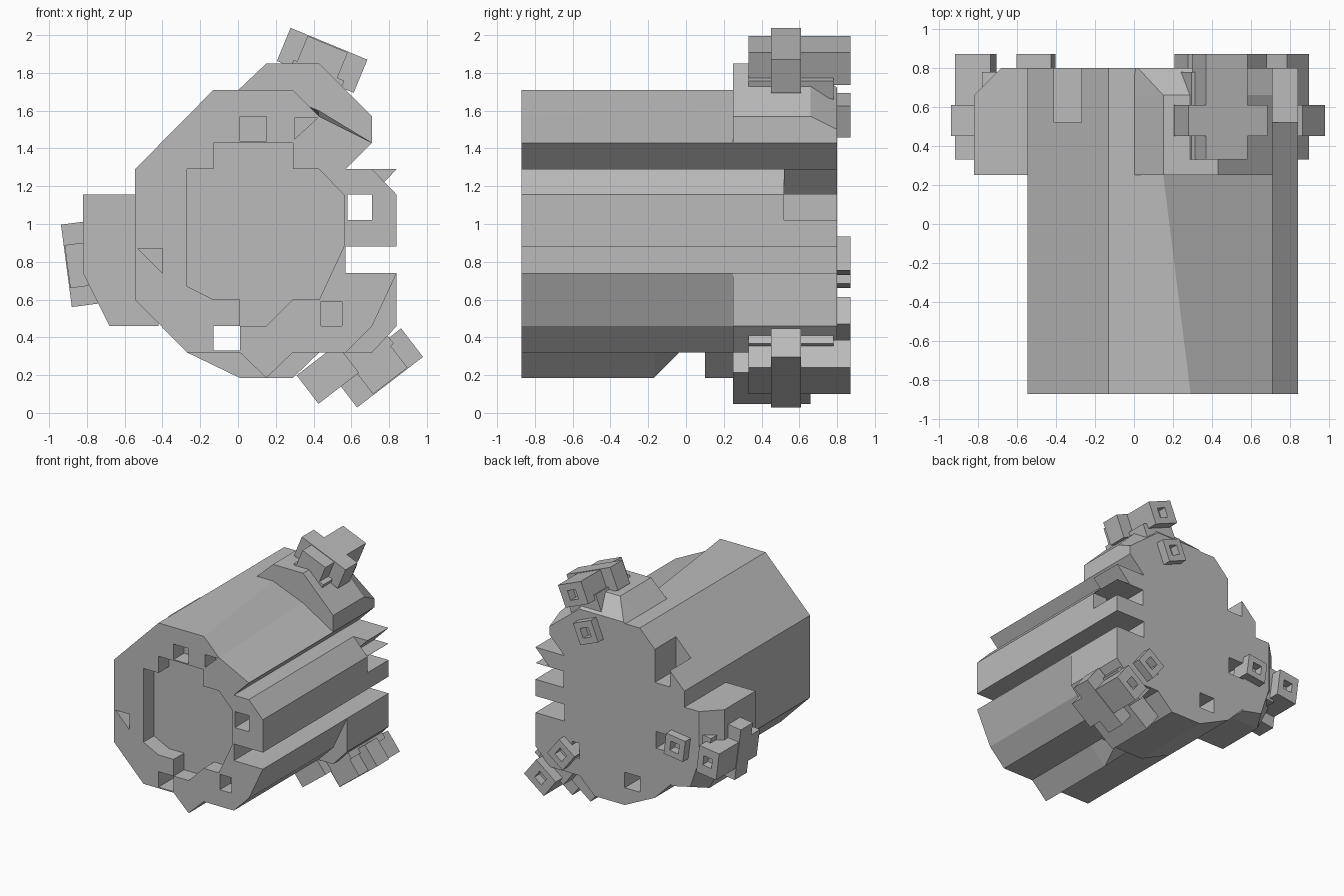
import bpy, bmesh
from math import cos, sin, radians

cube = bpy.data.objects.get("Cube")
if cube:
    bpy.data.objects.remove(cube, do_unlink=True)

grey = bpy.data.materials.new("plain grey")
grey.use_nodes = True
grey.diffuse_color = (0.5, 0.5, 0.5, 1)
grey.node_tree.nodes["Principled BSDF"].inputs["Base Color"].default_value = (0.5, 0.5, 0.5, 1)


def prism(name, pts, y0, y1, end=None):
    """Profile in x, z drawn along y, optionally lofted to a second profile."""
    end = end or pts
    bm = bmesh.new()
    a = [bm.verts.new((x, y0, z)) for x, z in pts]
    b = [bm.verts.new((x, y1, z)) for x, z in end]
    bm.faces.new(a)
    bm.faces.new(b[::-1])
    n = len(a)
    for i in range(n):
        j = (i + 1) % n
        bm.faces.new((a[j], a[i], b[i], b[j]))
    bmesh.ops.recalc_face_normals(bm, faces=bm.faces)
    mesh = bpy.data.meshes.new(name)
    bm.to_mesh(mesh)
    bm.free()
    mesh.materials.append(grey)
    ob = bpy.data.objects.new(name, mesh)
    bpy.context.collection.objects.link(ob)
    return ob


def rect(x0, x1, z0, z1):
    return [(x0, z0), (x1, z0), (x1, z1), (x0, z1)]


def cut(target, cutter):
    """Subtract a cutter for good and discard it."""
    mod = target.modifiers.new("cut", 'BOOLEAN')
    mod.operation = 'DIFFERENCE'
    mod.solver = 'EXACT'
    mod.object = cutter
    bpy.context.view_layer.objects.active = target
    bpy.ops.object.modifier_apply(modifier=mod.name)
    bpy.data.objects.remove(cutter, do_unlink=True)


FRONT, STEP, REAR = -0.87, 0.25, 0.8

# Long faceted housing with a ribbed side
upper = [(-0.545, 0.6), (-0.545, 1.29), (-0.13, 1.71)]
shoulder = [(0.29, 1.71), (0.43, 1.57)]
shoulder_end = [(0.15, 1.71), (0.43, 1.6)]
side = [(0.71, 1.43), (0.57, 1.29), (0.71, 1.29), (0.84, 1.155), (0.84, 0.88),
        (0.57, 0.88), (0.57, 0.74), (0.84, 0.74), (0.71, 0.46), (0.57, 0.32), (-0.27, 0.32)]
housing = prism("housing", upper + shoulder + side, FRONT, STEP, upper + shoulder_end + side)
flange = prism("rear_flange", upper + shoulder_end + side, STEP, REAR)

# Front recess and the small pits around it
recess = [(-0.27, 1.29), (-0.13, 1.29), (-0.13, 1.43), (0.29, 1.43), (0.29, 1.29),
          (0.43, 1.29), (0.56, 1.155), (0.56, 0.88), (0.43, 0.6), (0.29, 0.6),
          (0.15, 0.46), (0.01, 0.46), (0.01, 0.6), (-0.13, 0.6), (-0.27, 0.67)]
pits = [recess, rect(0.01, 0.15, 1.44, 1.57), rect(0.44, 0.55, 0.46, 0.59),
        [(0.3, 1.45), (0.3, 1.56), (0.42, 1.56)],
        [(-0.53, 0.87), (-0.4, 0.87), (-0.4, 0.74)]]
for p in pits:
    cut(housing, prism("cutter", p, FRONT - 0.1, FRONT + 0.14))

# Two channels running the whole length
for p in (rect(0.58, 0.71, 1.02, 1.155), rect(-0.13, 0.01, 0.33, 0.46)):
    for body in (housing, flange):
        cut(body, prism("cutter", p, FRONT - 0.1, REAR + 0.1))

# Slots in the back of the flange
for p in (rect(-0.41, -0.27, 1.29, 1.75), rect(0.58, 0.9, 1.02, 1.157),
          rect(-0.43, -0.28, 0.74, 0.88), rect(0.43, 0.55, 0.46, 0.59),
          [(0.71, 1.158), (0.9, 1.158), (0.9, 1.32), (0.71, 1.32)]):
    cut(flange, prism("cutter", p, 0.52, REAR + 0.1))

# Tooth on the side of the flange
tooth = [(0.57, 1.29), (0.84, 1.29), (0.71, 1.157), (0.57, 1.157)]
prism("side_tooth", tooth, 0.52, REAR)

# Teeth underneath
prism("front_bottom_tooth", [(0.01, 0.32), (0.15, 0.185), (0.29, 0.32)], FRONT, -0.17)
prism("front_tooth_tip", [(0.01, 0.32), (0.15, 0.185), (0.29, 0.32)], -0.17, -0.04,
      [(0.01, 0.32), (0.15, 0.315), (0.29, 0.32)])
prism("rear_bottom_tooth", [(-0.27, 0.32), (0.01, 0.185), (0.29, 0.185), (0.43, 0.32)], 0.1, REAR)

# Lobes that carry the clamps, bevelled towards the back
top = [(-0.05, 1.66), (0.15, 1.85), (0.43, 1.85), (0.71, 1.57), (0.71, 1.43), (0.4, 1.5)]
top_end = [(-0.05, 1.66), (0.02, 1.72), (0.43, 1.72), (0.71, 1.5), (0.71, 1.43), (0.4, 1.5)]
left = [(-0.5, 1.155), (-0.82, 1.155), (-0.82, 0.74), (-0.68, 0.46), (-0.42, 0.46)]
left_end = [(-0.5, 1.155), (-0.68, 1.155), (-0.68, 0.74), (-0.6, 0.5), (-0.42, 0.46)]
low = [(0.5, 0.74), (0.84, 0.74), (0.84, 0.46), (0.71, 0.32), (0.5, 0.32)]
for name, p, e in (("top_lobe", top, top_end), ("side_lobe", left, left_end), ("low_lobe", low, low)):
    prism(name, p, STEP, 0.66)
    prism(name + "_bevel", p, 0.66, REAR, e)

# Three clamps spaced evenly round the flange
CX, CZ = 0.126, 0.965


def clamp_rect(angle, t0, t1, r0, r1):
    c, s = cos(radians(angle)), sin(radians(angle))
    return [(CX + r * c + t * s, CZ + r * s - t * c) for t, r in rect(t0, t1, r0, r1)]


for k, angle in enumerate((67.5, 187.5, 307.5)):
    tag = f"clamp_{k + 1}_"
    prism(tag + "cross_bar", clamp_rect(angle, -0.27, 0.17, 0.86, 1.05), 0.45, 0.61)
    bar = prism(tag + "long_bar", clamp_rect(angle, -0.17, 0.06, 0.86, 1.045), 0.33, 0.87)
    prism(tag + "stem", clamp_rect(angle, -0.19, 0.1, 0.6, 0.9), 0.33, 0.78)
    lug = prism(tag + "lug", clamp_rect(angle, -0.14, 0.04, 0.55, 0.73), 0.7, 0.87)
    for ob, r in ((bar, 0.95), (lug, 0.64)):
        cut(ob, prism("cutter", clamp_rect(angle, -0.09, -0.01, r - 0.04, r + 0.04), 0.8, 0.95))

# Extra shoe beside the lowest clamp
prism("low_shoe", clamp_rect(307.5, 0.05, 0.32, 0.72, 0.91), STEP, 0.66)
